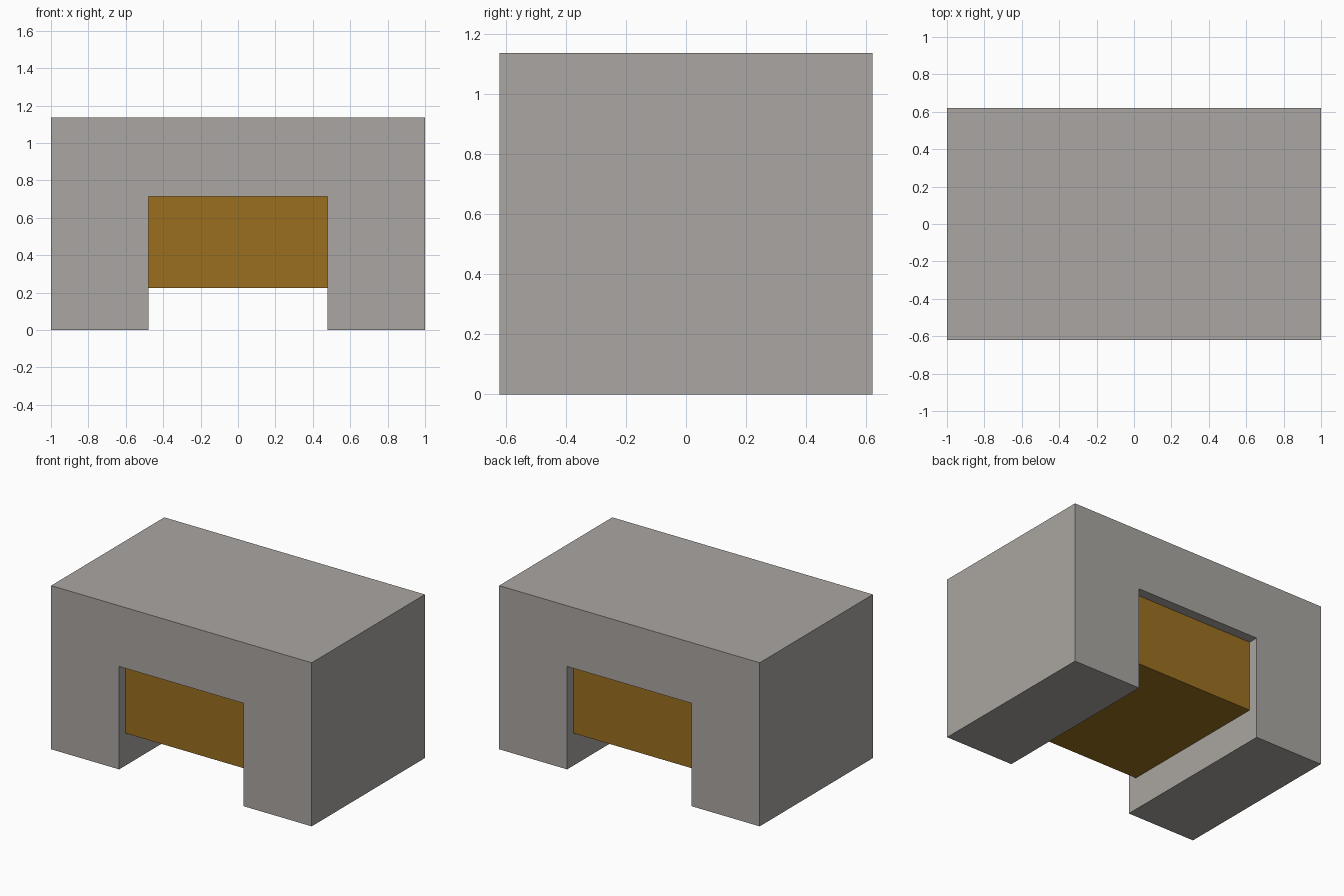
import bpy
import bmesh

cube = bpy.data.objects.get("Cube")
if cube:
    bpy.data.objects.remove(cube, do_unlink=True)

HALF_DEPTH = 0.62
HEIGHT = 1.135
OPENING = 0.478      # half width of the opening
OPENING_TOP = 0.714


def make_material(name, color):
    mat = bpy.data.materials.new(name)
    mat.use_nodes = True
    mat.diffuse_color = color
    mat.node_tree.nodes["Principled BSDF"].inputs["Base Color"].default_value = color
    return mat


def extrude_profile(name, points, half_depth, mat):
    """Extrude an x-z outline symmetrically along y."""
    bm = bmesh.new()
    face = bm.faces.new([bm.verts.new((x, -half_depth, z)) for x, z in points])
    extruded = bmesh.ops.extrude_face_region(bm, geom=[face])["geom"]
    moved = [v for v in extruded if isinstance(v, bmesh.types.BMVert)]
    bmesh.ops.translate(bm, verts=moved, vec=(0, 2 * half_depth, 0))
    bmesh.ops.recalc_face_normals(bm, faces=bm.faces)
    mesh = bpy.data.meshes.new(name)
    bm.to_mesh(mesh)
    bm.free()
    mesh.materials.append(mat)
    obj = bpy.data.objects.new(name, mesh)
    bpy.context.collection.objects.link(obj)
    return obj


stone = make_material("warm grey stone", (0.40, 0.38, 0.36, 1))
ochre = make_material("ochre", (0.323, 0.159, 0.0144, 1))

# Arch-shaped housing: left half outline mirrored to the right
half = [(OPENING, OPENING_TOP), (OPENING, 0), (1, 0), (1, HEIGHT)]
outline = half + [(-x, z) for x, z in reversed(half)]
extrude_profile("housing", outline, HALF_DEPTH, stone)

# Block hung inside the opening, recessed at both ends
block = [(-OPENING, 0.225), (OPENING, 0.225),
         (OPENING, OPENING_TOP), (-OPENING, OPENING_TOP)]
extrude_profile("inner_block", block, 0.552, ochre)
